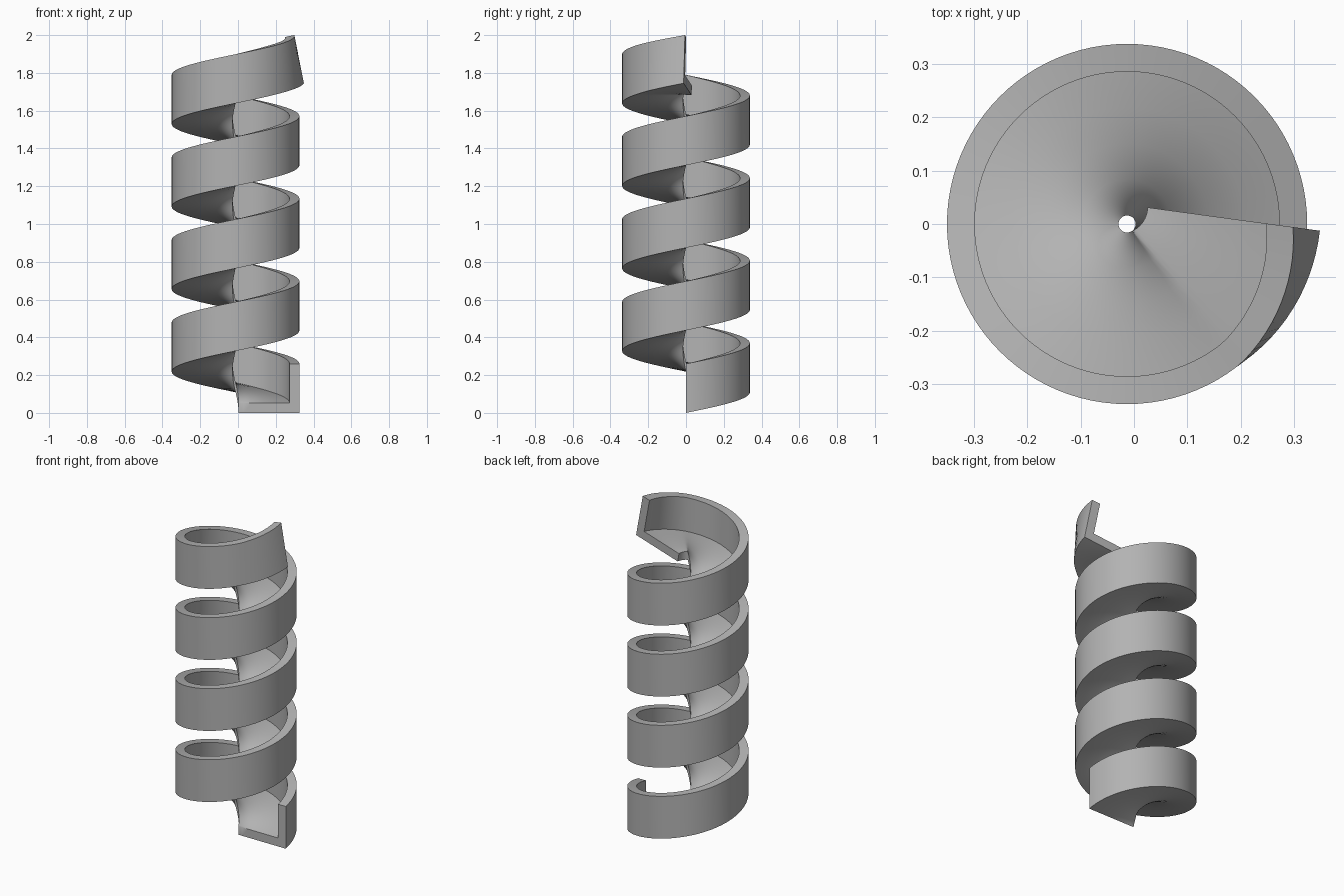
import bpy, bmesh, math
from mathutils import Vector

cube = bpy.data.objects.get("Cube")
if cube:
    bpy.data.objects.remove(cube, do_unlink=True)

# Dimensions
AXIS_X = -0.013
R_OUT, R_IN = 0.338, 0.016
WALL, FLOOR, HEIGHT = 0.052, 0.052, 0.26
PITCH, TURNS, STEPS = 0.437, 4, 96
FLARE = math.radians(51)      # stretch of the last turn that leans inward
LEAN, YAW, SPREAD = math.radians(11.3), math.radians(7.7), 0.024

grey = bpy.data.materials.new("plain grey")
grey.use_nodes = True
colour = (0.45, 0.45, 0.45, 1)
grey.diffuse_color = colour
grey.node_tree.nodes["Principled BSDF"].inputs["Base Color"].default_value = colour

# L-shaped profile as (distance inward from outer base corner, height)
width = R_OUT - R_IN
rows = [width * (k / 8) ** 0.5 for k in range(9)]
splits = [WALL + (width - WALL) * f for f in (0.25, 0.5, 0.75, 0.9, 1)]
bottom = [0, WALL] + splits
top = [(d, FLOOR) for d in reversed([WALL] + splits)]
profile = [(d, 0) for d in bottom] + top + [(WALL, HEIGHT), (0, HEIGHT)]


def section(angle):
    """Profile points placed at an angle along the helix."""
    end = TURNS * math.tau
    s = max(0, (angle - end + FLARE) / FLARE)
    place = angle - math.radians(2) * s
    r = R_OUT + SPREAD * s
    base = Vector((AXIS_X + r * math.cos(place), r * math.sin(place),
                   PITCH * angle / math.tau - 0.003 * s))
    facing = angle - YAW * s
    radial = Vector((math.cos(facing), math.sin(facing), 0))
    up = Vector((0, 0, 1))
    c, n = math.cos(LEAN * s), math.sin(LEAN * s)
    out_dir, up_dir = radial * c + up * n, up * c - radial * n
    return [base - out_dir * d + up_dir * h for d, h in profile]


# Spiral channel: floor plate with an upright outer wall
bm = bmesh.new()
count = TURNS * STEPS
rings = [[bm.verts.new(p) for p in section(math.tau * i / STEPS)]
         for i in range(count + 1)]
size = len(profile)
for a, b in zip(rings, rings[1:]):
    for j in range(size):
        k = (j + 1) % size
        bm.faces.new((a[j], a[k], b[k], b[j]))
bm.faces.new(rings[0])
bm.faces.new(rings[-1][::-1])
bmesh.ops.recalc_face_normals(bm, faces=bm.faces)

mesh = bpy.data.meshes.new("spiral_channel")
bm.to_mesh(mesh)
bm.free()
mesh.materials.append(grey)
spiral = bpy.data.objects.new("spiral_channel", mesh)
bpy.context.collection.objects.link(spiral)

# Smooth shading with crisp edges
bpy.ops.object.select_all(action='DESELECT')
spiral.select_set(True)
bpy.context.view_layer.objects.active = spiral
bpy.ops.object.shade_smooth_by_angle(angle=math.radians(35))
